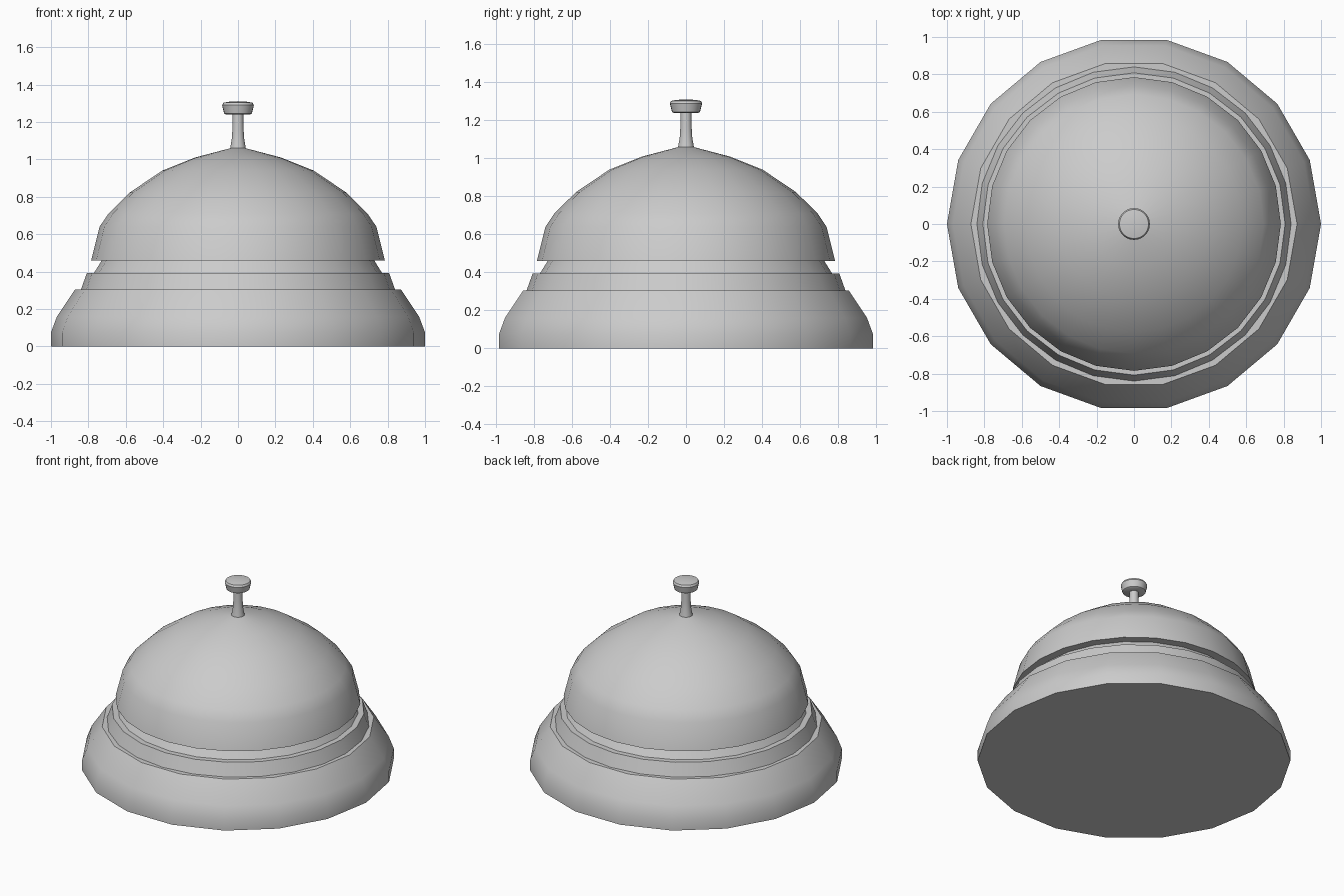
import bpy, bmesh
from math import cos, sin, pi, radians

if "Cube" in bpy.data.objects:
    bpy.data.objects.remove(bpy.data.objects["Cube"])


def lathe(name, profile, sides, angle=35):
    """Revolve an (r, z) profile, bottom to top, into a closed solid."""
    bm = bmesh.new()
    rings = []
    for r, z in profile:
        if r == 0:
            rings.append([bm.verts.new((0, 0, z))])
        else:
            rings.append([bm.verts.new((r * cos(2 * pi * i / sides),
                                        r * sin(2 * pi * i / sides), z))
                          for i in range(sides)])
    for a, b in zip(rings, rings[1:]):
        for i in range(sides):
            j = (i + 1) % sides
            if len(b) == 1:
                bm.faces.new((a[i], a[j], b[0]))
            else:
                bm.faces.new((a[i], a[j], b[j], b[i]))
    # flat caps
    bm.faces.new(rings[0][::-1])
    if len(rings[-1]) > 1:
        bm.faces.new(rings[-1])
    bmesh.ops.recalc_face_normals(bm, faces=bm.faces)
    mesh = bpy.data.meshes.new(name)
    bm.to_mesh(mesh)
    bm.free()
    obj = bpy.data.objects.new(name, mesh)
    bpy.context.collection.objects.link(obj)
    bpy.ops.object.select_all(action='DESELECT')
    obj.select_set(True)
    bpy.context.view_layer.objects.active = obj
    bpy.ops.object.shade_smooth_by_angle(angle=radians(angle))
    return obj


# Wide foot with sloping shoulder
lathe("base", [(1, 0), (1, .075), (.968, .16), (.872, .303)], 18)

# Stepped collar and the neck that carries the bell
lathe("collar", [(.84, .303), (.808, .393)], 24)
lathe("neck", [(.77, .393), (.727, .462)], 24)

# Bell dome
lathe("bell_dome", [(.785, .46), (.74, .64), (.693, .71), (.58, .822),
                    (.405, .94), (.23, 1.01), (.04, 1.06), (0, 1.062)], 24)

# Plunger: flared stem and button
lathe("plunger_stem", [(.043, 1.05), (.04, 1.07), (.033, 1.11),
                       (.03, 1.16), (.028, 1.25)], 24)
lathe("plunger_button", [(.066, 1.24), (.074, 1.245), (.085, 1.29),
                         (.078, 1.303), (.05, 1.308), (0, 1.311)], 24, 40)
